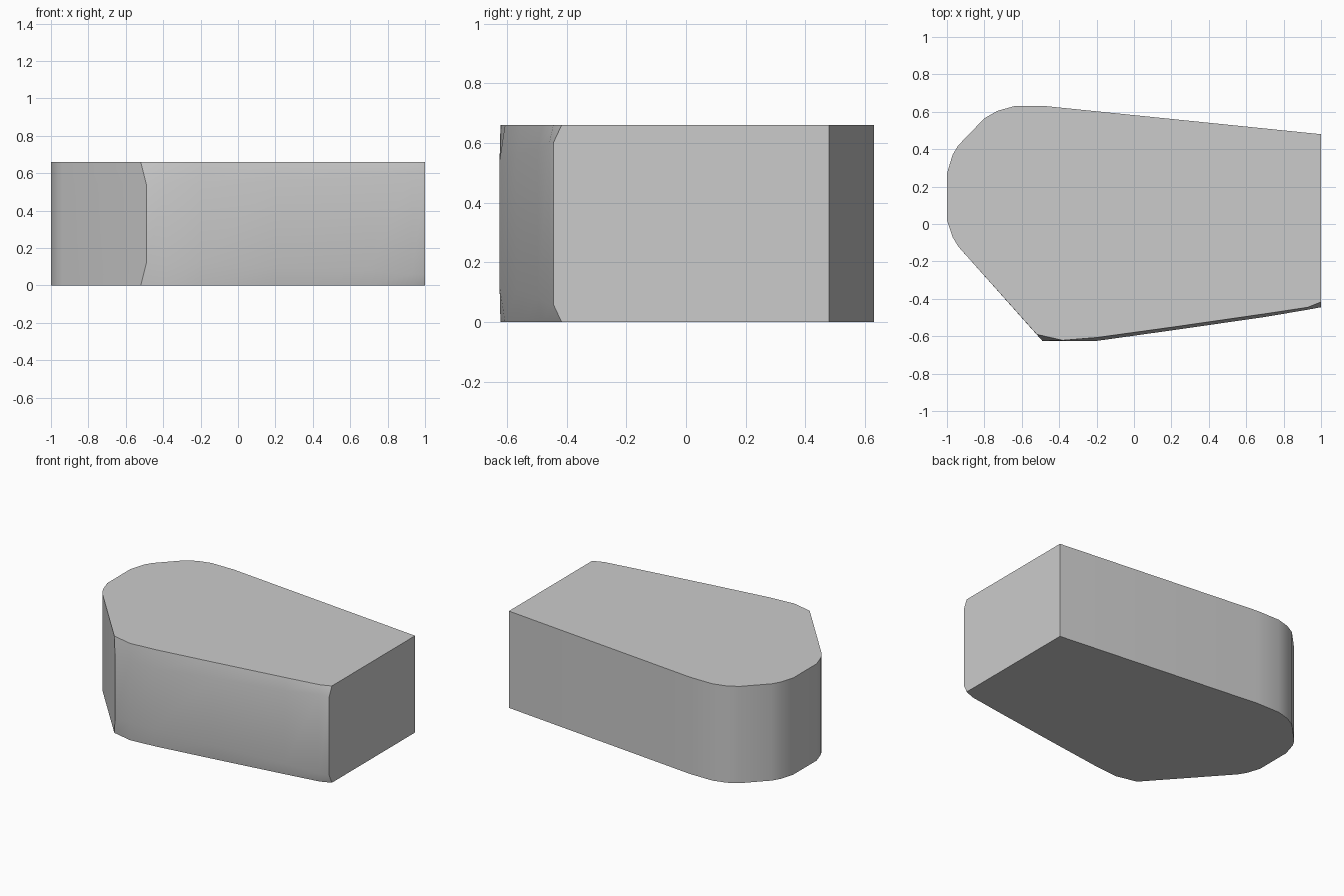
import bpy
import bmesh
from math import radians

default_cube = bpy.data.objects.get("Cube")
if default_cube:
    bpy.data.objects.remove(default_cube, do_unlink=True)

HEIGHT = 0.66

# Single grey finish
grey = bpy.data.materials.new("plain grey")
grey.use_nodes = True
colour = (0.6, 0.6, 0.6, 1)
grey.diffuse_color = colour
grey.node_tree.nodes["Principled BSDF"].inputs["Base Color"].default_value = colour

# Straight walls: right end, tapering back, rounded left end
walls = [(1, 0.48), (-0.47, 0.63), (-0.64, 0.63), (-0.73, 0.605), (-0.8, 0.565),
         (-0.94, 0.42), (-0.97, 0.37), (-1, 0.27), (-1, 0.02), (-0.97, -0.07),
         (-0.94, -0.12)]

# Bulging front: x, y at mid height, x, y at the rims, height of the eased rim
front = [(-0.49, -0.625, -0.52, -0.59, 0.12),
         (-0.38, -0.625, -0.38, -0.622, 0.12),
         (-0.2, -0.625, -0.2, -0.607, 0.12),
         (0.2, -0.569, 0.2, -0.552, 0.1),
         (0.7, -0.497, 0.7, -0.48, 0.08),
         (0.93, -0.458, 0.93, -0.445, 0.06),
         (1, -0.445, 1, -0.417, 0.06)]

columns = [(x, y, x, y, 0.12) for x, y in walls] + front


def make_ring(bm, level):
    """One closed loop: 0 base rim, 1 lower belt, 2 upper belt, 3 top rim."""
    ring = []
    for mx, my, rx, ry, ease in columns:
        z = (0, ease, HEIGHT - ease, HEIGHT)[level]
        x, y = (rx, ry) if level in (0, 3) else (mx, my)
        ring.append(bm.verts.new((x, y, z)))
    return ring


# Body block: four stacked loops, capped top and bottom
bm = bmesh.new()
rings = [make_ring(bm, level) for level in range(4)]
count = len(columns)
for low, high in zip(rings, rings[1:]):
    for i in range(count):
        j = (i + 1) % count
        bm.faces.new((low[i], low[j], high[j], high[i]))
bm.faces.new(rings[3])
bm.faces.new(rings[0][::-1])
bmesh.ops.recalc_face_normals(bm, faces=bm.faces)

mesh = bpy.data.meshes.new("tapered_block")
bm.to_mesh(mesh)
bm.free()
mesh.materials.append(grey)
block = bpy.data.objects.new("tapered_block", mesh)
bpy.context.collection.objects.link(block)

# Smooth rounded walls, crisp corners
bpy.ops.object.select_all(action="DESELECT")
block.select_set(True)
bpy.context.view_layer.objects.active = block
bpy.ops.object.shade_smooth_by_angle(angle=radians(32))
